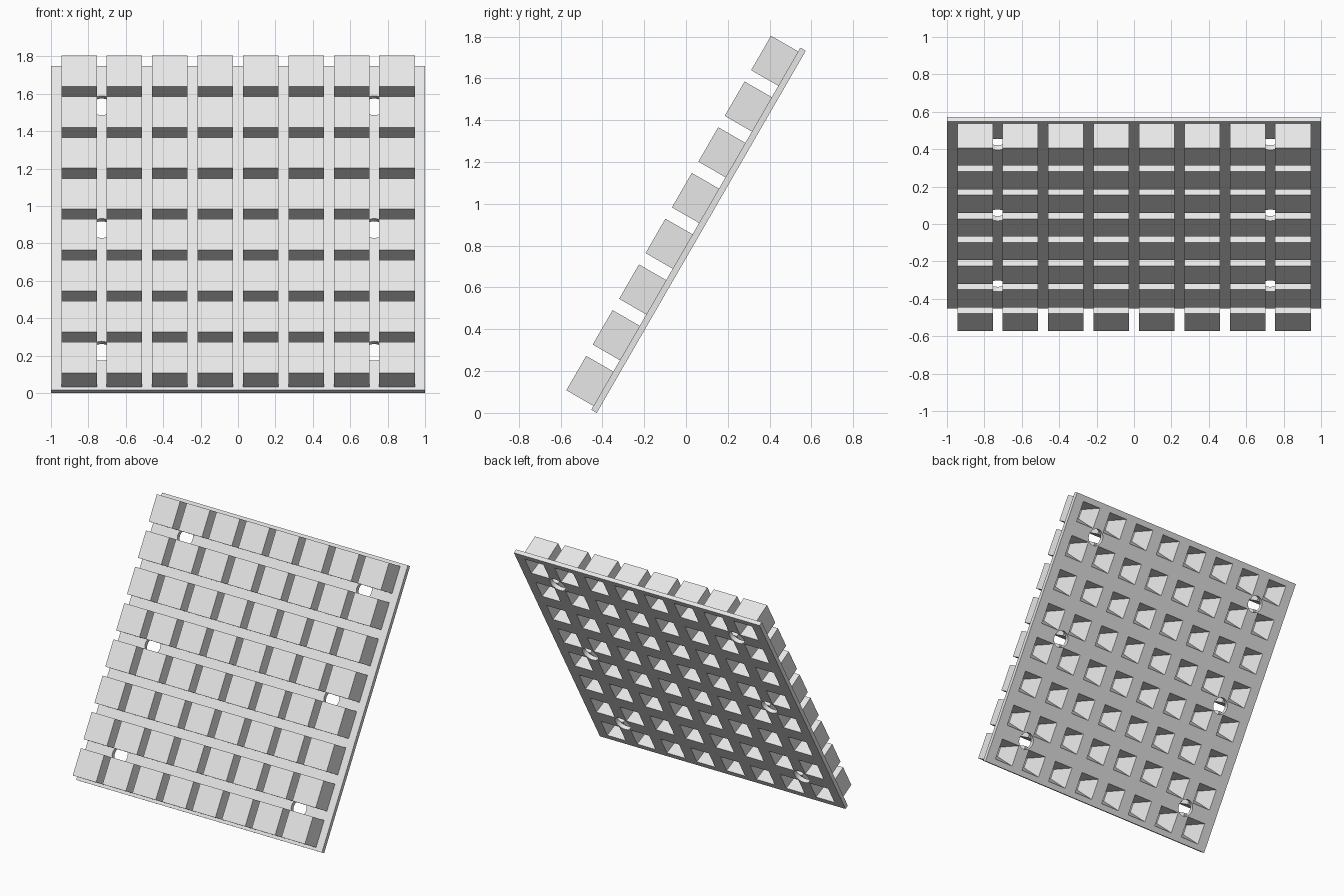
import bpy, bmesh, math
from mathutils import Matrix, Vector

if "Cube" in bpy.data.objects:
    bpy.data.objects.remove(bpy.data.objects["Cube"])

T = 0.03            # plate thickness
FRONT = 0.18        # front of blocks, measured from plate back
XS = [-0.85 + i * 1.70 / 7 for i in range(8)]
US = [-0.884 + i * 1.768 / 7 for i in range(8)]

# local frame: x across, y up the slope, z out of the front; leaned 60 degrees
LEAN = Matrix.Translation((0, 0.073, 0.866)) @ Matrix.Rotation(math.radians(60), 4, 'X')

grey = bpy.data.materials.new("light grey")
grey.diffuse_color = (0.8, 0.8, 0.8, 1)
grey.use_nodes = True
grey.node_tree.nodes["Principled BSDF"].inputs["Base Color"].default_value = grey.diffuse_color


def frustum(bm, x, y, z0, z1, h0, h1):
    """Square prism with half widths h0 at z0 and h1 at z1."""
    sq = ((-1, -1), (1, -1), (1, 1), (-1, 1))
    a = [bm.verts.new((x + sx * h0, y + sy * h0, z0)) for sx, sy in sq]
    b = [bm.verts.new((x + sx * h1, y + sy * h1, z1)) for sx, sy in sq]
    bm.faces.new(a[::-1])
    bm.faces.new(b)
    for i in range(4):
        j = (i + 1) % 4
        bm.faces.new((a[i], a[j], b[j], b[i]))


def make(name, bm):
    me = bpy.data.meshes.new(name)
    bm.to_mesh(me)
    bm.free()
    me.materials.append(grey)
    ob = bpy.data.objects.new(name, me)
    bpy.context.collection.objects.link(ob)
    ob.matrix_world = LEAN
    return ob


def cut(ob, cutter):
    mod = ob.modifiers.new("cut", 'BOOLEAN')
    mod.operation = 'DIFFERENCE'
    mod.solver = 'EXACT'
    mod.object = cutter
    bpy.context.view_layer.objects.active = ob
    bpy.ops.object.modifier_apply(modifier=mod.name)


# flat backing plate
bm = bmesh.new()
frustum(bm, 0, 0, 0, T, 1, 1)
plate = make("backing_plate", bm)

# 8 x 8 raised blocks
bm = bmesh.new()
for x in XS:
    for u in US:
        frustum(bm, x, u, T, FRONT, 0.095, 0.095)
blocks = make("raised_blocks", bm)

# tapered recesses opening at the back of every block
bm = bmesh.new()
for x in XS:
    for u in US:
        frustum(bm, x, u, -0.01, 0.15, 0.078, 0.035)
recess = make("recess_cutter", bm)

# six round fixing holes where the gaps cross
bm = bmesh.new()
for x in ((XS[0] + XS[1]) / 2, (XS[6] + XS[7]) / 2):
    for u in ((US[0] + US[1]) / 2, 0, (US[6] + US[7]) / 2):
        bmesh.ops.create_cone(bm, cap_ends=True, segments=32, radius1=0.06, radius2=0.06,
                              depth=0.1, matrix=Matrix.Translation((x, u, T / 2)))
holes = make("hole_cutter", bm)

bpy.context.view_layer.update()
cut(plate, recess)
cut(plate, holes)
cut(blocks, recess)
for c in (recess, holes):
    bpy.data.objects.remove(c)
